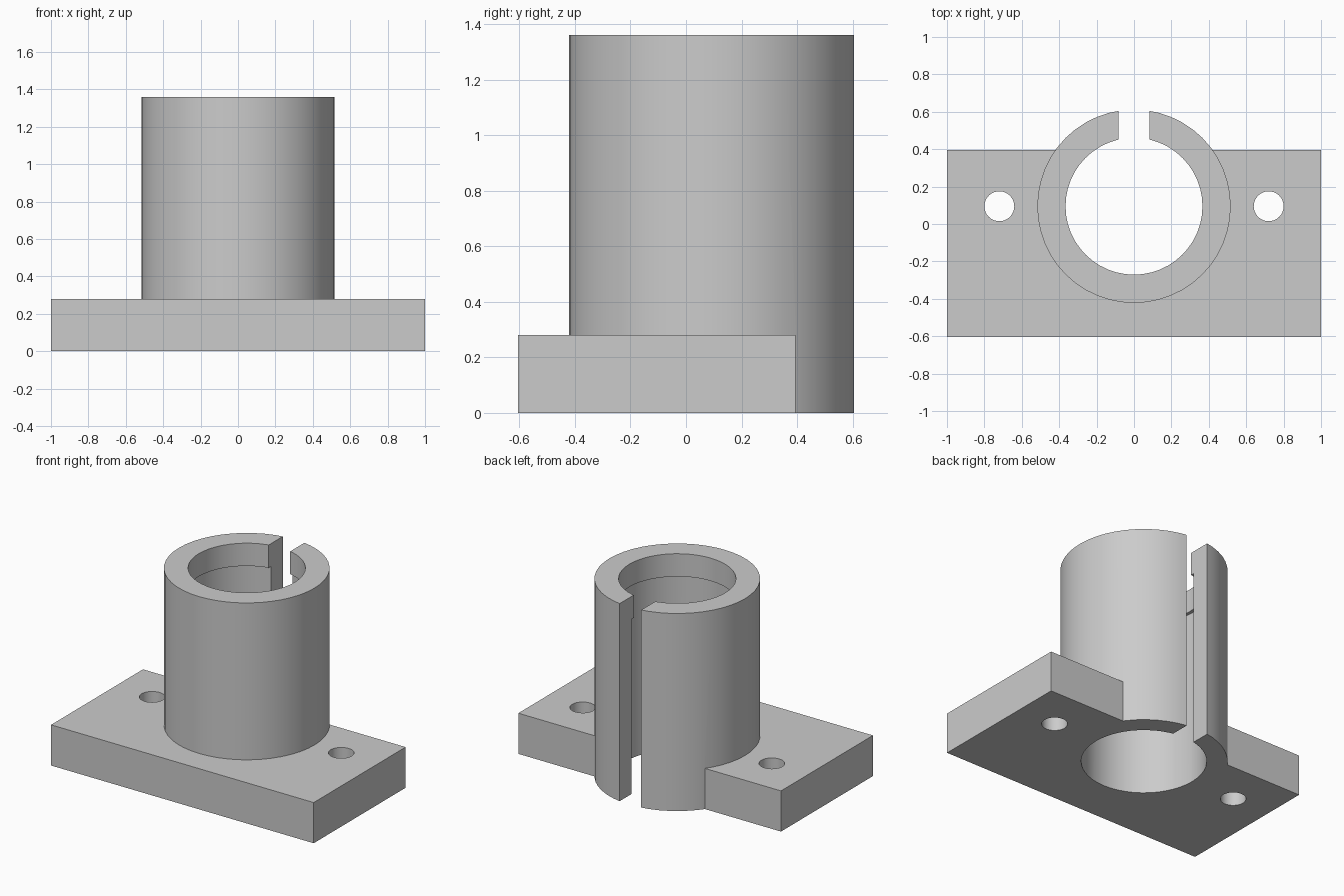
import bpy
import math

default = bpy.data.objects.get("Cube")
if default:
    bpy.data.objects.remove(default, do_unlink=True)

PLATE_FRONT, PLATE_BACK, PLATE_TOP = -0.605, 0.395, 0.28
AXIS_Y, HEIGHT = 0.095, 1.36
OUTER_R, BORE_R, LIP_R = 0.517, 0.388, 0.366
LIP_DEPTH, SLOT_HALF = 0.157, 0.082
HOLE_X, HOLE_R = 0.72, 0.08
OVER = 0.1  # overshoot of the cutters

grey = bpy.data.materials.new("plain grey")
grey.use_nodes = True
colour = (0.6, 0.6, 0.6, 1)
grey.diffuse_color = colour
grey.node_tree.nodes["Principled BSDF"].inputs["Base Color"].default_value = colour


def finish(name):
    obj = bpy.context.object
    obj.name = name
    obj.data.materials.append(grey)
    return obj


def box(name, x0, x1, y0, y1, z0, z1):
    bpy.ops.mesh.primitive_cube_add(size=1, location=((x0 + x1) / 2, (y0 + y1) / 2, (z0 + z1) / 2))
    obj = finish(name)
    obj.scale = (x1 - x0, y1 - y0, z1 - z0)
    bpy.ops.object.transform_apply(location=True, rotation=False, scale=True)
    return obj


def cylinder(name, x, radius, z0, z1, sides=48):
    bpy.ops.mesh.primitive_cylinder_add(vertices=sides, radius=radius, depth=z1 - z0,
                                        location=(x, AXIS_Y, (z0 + z1) / 2))
    obj = finish(name)
    bpy.ops.object.transform_apply(location=True, rotation=False, scale=True)
    return obj


def combine(target, tool, operation):
    mod = target.modifiers.new(operation.title(), 'BOOLEAN')
    mod.operation, mod.object, mod.solver = operation, tool, 'EXACT'
    bpy.ops.object.select_all(action='DESELECT')
    target.select_set(True)
    bpy.context.view_layer.objects.active = target
    bpy.ops.object.modifier_apply(modifier=mod.name)
    bpy.data.objects.remove(tool, do_unlink=True)


# Base plate joined with the upright sleeve
holder = box("flanged_split_sleeve", -1, 1, PLATE_FRONT, PLATE_BACK, 0, PLATE_TOP)
combine(holder, cylinder("sleeve", 0, OUTER_R, 0, HEIGHT), 'UNION')

# Wide bore from below, leaving a narrower lip at the top
combine(holder, cylinder("bore", 0, BORE_R, -OVER, HEIGHT - LIP_DEPTH), 'DIFFERENCE')
combine(holder, cylinder("lip_bore", 0, LIP_R, HEIGHT / 2, HEIGHT + OVER), 'DIFFERENCE')

# Full-height slot in the back of the sleeve
combine(holder, box("slot", -SLOT_HALF, SLOT_HALF, AXIS_Y, 1, -OVER, HEIGHT + OVER), 'DIFFERENCE')

# Bolt holes
for side in (-1, 1):
    combine(holder, cylinder("bolt_hole", side * HOLE_X, HOLE_R, -OVER, PLATE_TOP + OVER, 32), 'DIFFERENCE')

bpy.ops.object.shade_smooth_by_angle(angle=math.radians(30))
